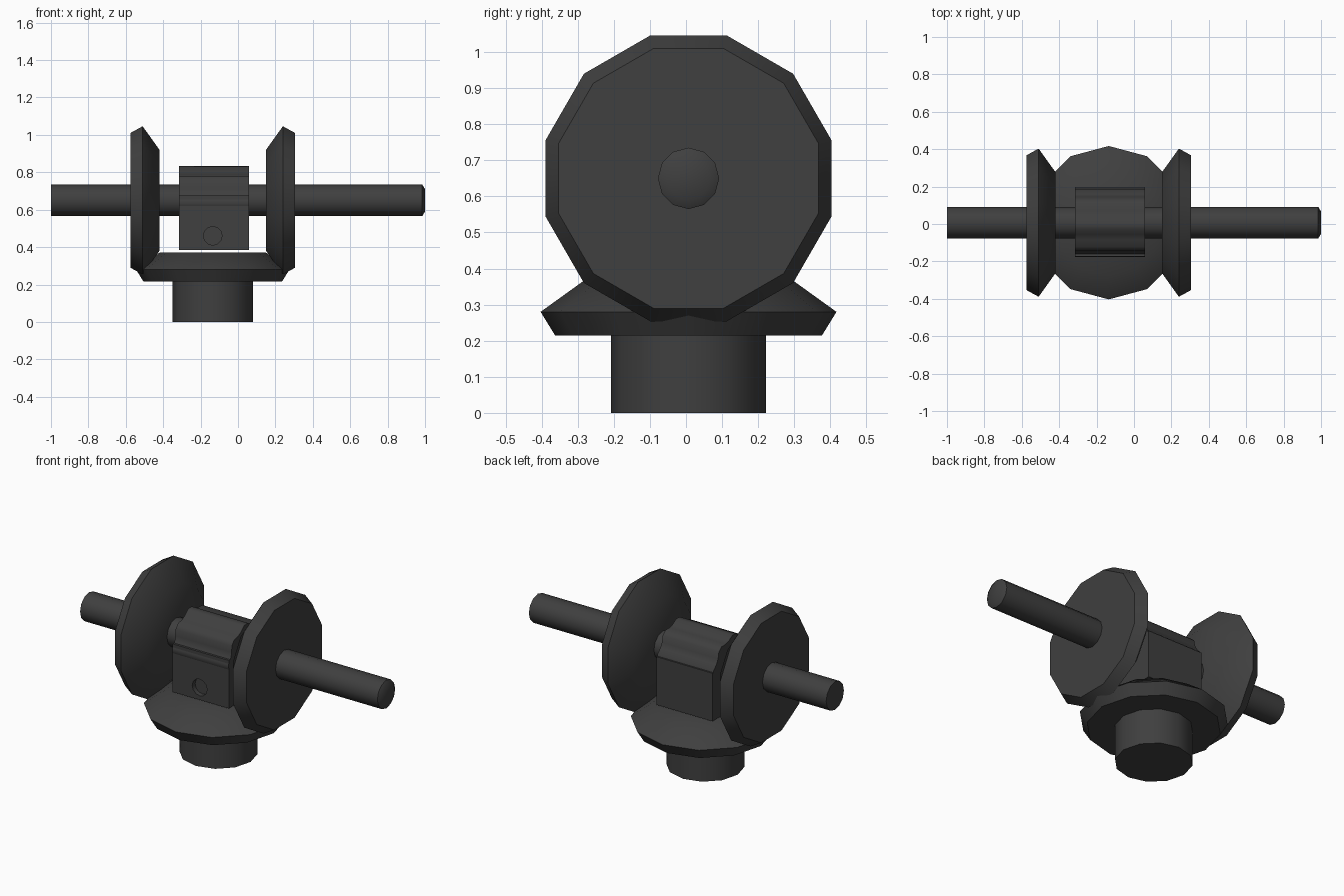
import bpy, bmesh
from math import pi, cos, sin

if "Cube" in bpy.data.objects:
    bpy.data.objects.remove(bpy.data.objects["Cube"])

MID = -0.135            # x of the gear set centre
AY, AZ = 0.007, 0.65    # axle line

dark = bpy.data.materials.new("dark_steel")
dark.diffuse_color = (0.05, 0.05, 0.05, 1)
dark.use_nodes = True
dark.node_tree.nodes["Principled BSDF"].inputs["Base Color"].default_value = dark.diffuse_color


def finish(name, bm, angle=0.7):
    bmesh.ops.recalc_face_normals(bm, faces=bm.faces)
    me = bpy.data.meshes.new(name)
    bm.to_mesh(me)
    bm.free()
    ob = bpy.data.objects.new(name, me)
    bpy.context.collection.objects.link(ob)
    me.materials.append(dark)
    bpy.ops.object.select_all(action='DESELECT')
    ob.select_set(True)
    bpy.context.view_layer.objects.active = ob
    bpy.ops.object.shade_smooth_by_angle(angle=angle)
    return ob


def lathe(name, profile, axis, sides=12, phase=0.0, ridge=0.0):
    """Closed solid from (position, radius) rings; ridge sinks pairs of sides into grooves."""
    bm = bmesh.new()
    rings = []
    for t, r in profile:
        ring = []
        for i in range(sides):
            a = phase + 2 * pi * i / sides
            rr = r - (ridge if i % 4 in (2, 3) else 0)
            u, v = rr * cos(a), rr * sin(a)
            co = (t, AY + u, AZ + v) if axis == 'X' else (MID + u, AY + v, t)
            ring.append(bm.verts.new(co))
        rings.append(ring)
    for a, b in zip(rings, rings[1:]):
        for i in range(sides):
            j = (i + 1) % sides
            bm.faces.new((a[i], a[j], b[j], b[i]))
    bm.faces.new(rings[0])
    bm.faces.new(rings[-1])
    return finish(name, bm)


# axle running the full width
lathe("axle", [(-1.0, 0.085), (0.985, 0.085), (1.0, 0.06)], 'X')

# pair of bevel side gears, mirrored about the centre
for name, s in (("left_side_gear", -1), ("right_side_gear", 1)):
    prof = [(MID + s * d, r) for d, r in ((0.44, 0.373), (0.375, 0.41), (0.285, 0.28))]
    lathe(name, prof, 'X', phase=pi / 12)

# lower bevel gear and its stub shaft
lathe("lower_gear", [(0.215, 0.37), (0.28, 0.41), (0.37, 0.285)], 'Z')
lathe("lower_shaft", [(0.0, 0.215), (0.23, 0.215)], 'Z')

# ridged barrel on the axle
lathe("ridged_barrel", [(-0.315, 0.183), (0.06, 0.183)], 'X', sides=32, ridge=0.018)

# housing block under the barrel
bm = bmesh.new()
bmesh.ops.create_cube(bm, size=1)
for v in bm.verts:
    v.co = (-0.1275 + v.co.x * 0.375, 0.012 + v.co.y * 0.37, 0.53 + v.co.z * 0.29)
block = finish("housing_block", bm)

# shallow sockets in the front and back of the block
bm = bmesh.new()
for y in (-0.175, 0.2):
    ret = bmesh.ops.create_cone(bm, cap_ends=True, segments=12, radius1=0.05, radius2=0.05, depth=0.06)
    for v in ret['verts']:
        v.co = (MID + v.co.x, y + v.co.z, 0.46 + v.co.y)
cutter = finish("socket_cutter", bm)
cutter.hide_render = True
cutter.hide_set(True)
mod = block.modifiers.new("sockets", 'BOOLEAN')
mod.operation = 'DIFFERENCE'
mod.object = cutter
mod.solver = 'EXACT'
